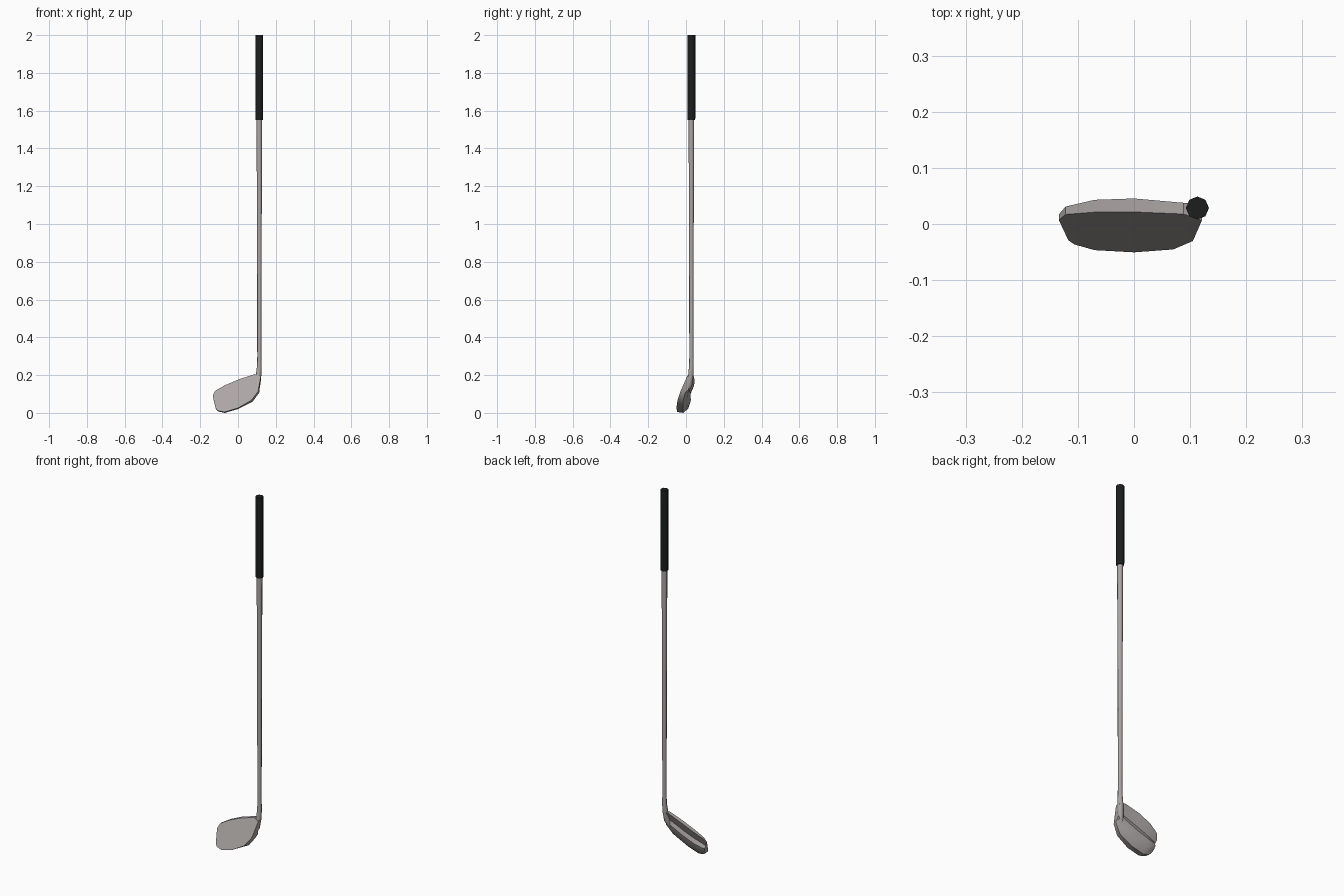
import bpy, bmesh, math
from mathutils import Vector

if "Cube" in bpy.data.objects:
    bpy.data.objects.remove(bpy.data.objects["Cube"])


def material(name, rgb):
    m = bpy.data.materials.new(name)
    m.diffuse_color = (*rgb, 1)
    m.use_nodes = True
    m.node_tree.nodes["Principled BSDF"].inputs["Base Color"].default_value = m.diffuse_color
    return m


METAL = material("warm_grey_metal", (0.41, 0.38, 0.372))
RUBBER = material("black_rubber", (0.012, 0.013, 0.013))


def loft(name, rings, mat, angle):
    """Skin a list of equal-length closed rings and cap both ends."""
    bm = bmesh.new()
    vs = [[bm.verts.new(p) for p in r] for r in rings]
    n = len(rings[0])
    for a, b in zip(vs, vs[1:]):
        for i in range(n):
            j = (i + 1) % n
            bm.faces.new((a[i], a[j], b[j], b[i]))
    bm.faces.new(vs[0])
    bm.faces.new(vs[-1])
    bmesh.ops.recalc_face_normals(bm, faces=bm.faces)
    me = bpy.data.meshes.new(name)
    bm.to_mesh(me)
    bm.free()
    me.materials.append(mat)
    ob = bpy.data.objects.new(name, me)
    bpy.context.collection.objects.link(ob)
    bpy.ops.object.select_all(action='DESELECT')
    ob.select_set(True)
    bpy.context.view_layer.objects.active = ob
    bpy.ops.object.shade_smooth_by_angle(angle=math.radians(angle))
    return ob


def octagon(x, y, z, r):
    return [(x + r * math.cos(i * math.pi / 4), y + r * math.sin(i * math.pi / 4), z)
            for i in range(8)]


CX, CY = 0.113, 0.0285

# grip, shaft, and the neck that sweeps into the heel of the head
loft("grip", [octagon(CX, CY, z, r) for z, r in
              ((1.55, 0.0195), (1.56, 0.0205), (2.0, 0.0205))], RUBBER, 50)
loft("shaft", [octagon(CX, CY, z, r) for z, r in
               ((0.28, 0.0110), (1.0, 0.0125), (1.56, 0.0150))], METAL, 50)
loft("neck", [octagon(*p) for p in (
    (0.085, 0.000, 0.10, 0.010),
    (0.103, 0.018, 0.15, 0.016),
    (0.109, 0.026, 0.20, 0.0145),
    (CX, CY, 0.25, 0.0122),
    (CX, CY, 0.30, 0.0110))], METAL, 50)


# head: sections from toe to heel behind one flat, lofted striking face
def face_point(x, z, depth=0.0):
    return Vector((x, -0.063 - 0.2 * x + 0.48 * z + depth, z))


# low x, low z, high x, high z, sole depth, top depth, outward x and drop of sole back
SECTIONS = (
    (-0.117, 0.022, -0.134, 0.090, 0.030, 0.010, 0.000, 0.002),
    (-0.106, 0.011, -0.122, 0.116, 0.038, 0.014, 0.000, 0.003),
    (-0.070, 0.005, -0.070, 0.146, 0.044, 0.022, 0.000, 0.005),
    (0.000, 0.026, 0.000, 0.176, 0.044, 0.024, 0.002, 0.005),
    (0.070, 0.066, 0.088, 0.205, 0.040, 0.020, 0.008, 0.006),
    (0.105, 0.112, 0.121, 0.195, 0.034, 0.028, 0.008, 0.004),
)
rings = []
for lx, lz, hx, hz, sole, top, out, drop in SECTIONS:
    def at(t, depth):
        return face_point(lx + (hx - lx) * t, lz + (hz - lz) * t, depth)
    rings.append([
        at(0, 0), at(1, 0), at(1, top),
        at(0.62, top * 0.6 + sole * 0.2),       # shallow hollow
        at(0.45, sole * 0.95),                  # ridge of the thick lower back
        at(0.12, sole + 0.004) + Vector((out, 0, 0)),
        at(0, sole * 0.75) + Vector((out, 0, -drop)),
    ])
loft("head", rings, METAL, 35)
